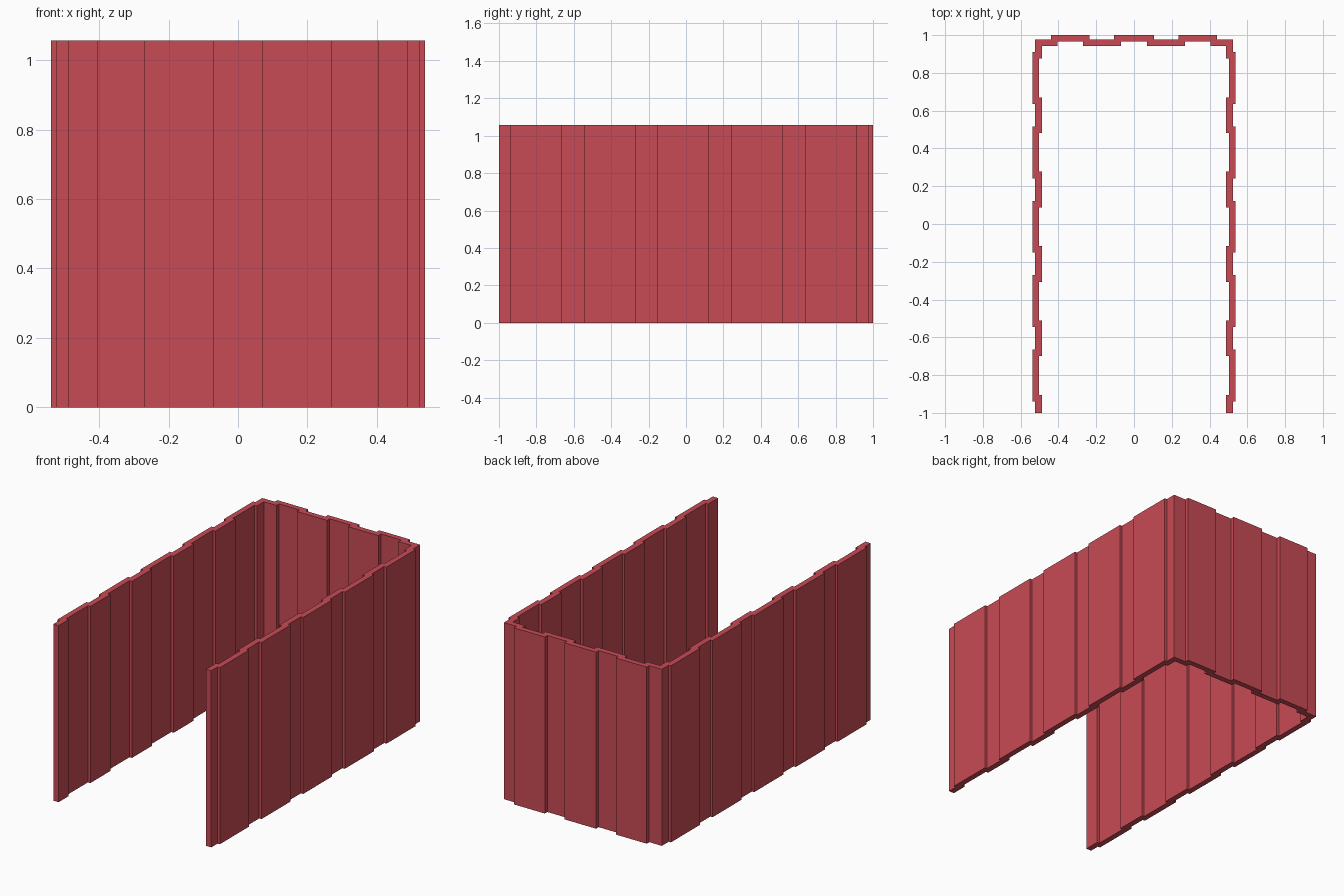
import bpy, bmesh

if "Cube" in bpy.data.objects:
    bpy.data.objects.remove(bpy.data.objects["Cube"])

HEIGHT = 1.057
T = 0.035                                  # sheet thickness
RIB_STARTS = [-0.94 + 0.394 * i for i in range(5)]
RIB_LENGTH = 0.275
BACK_RIBS = [(0.44, 0.235), (0.105, -0.105)]   # right half of back wall

# outer side of the right half: front end -> corner -> back centre
outer = [(0.523, -1.0)]
for y in RIB_STARTS:
    e = y + RIB_LENGTH
    outer += [(0.523, y), (0.538, y), (0.538, e), (0.523, e)]
outer += [(0.523, 0.976)]
outer += [(0.44, 0.976), (0.44, 1.0), (0.235, 1.0), (0.235, 0.976),
          (0.105, 0.976), (0.105, 1.0)]

# inner side of the right half: front end -> corner -> back centre
inner = [(0.488, -1.0)]
for y in RIB_STARTS:
    s, e = y + T, y + RIB_LENGTH - T
    inner += [(0.488, s), (0.504, s), (0.504, e), (0.488, e)]
inner += [(0.488, 0.942)]
inner += [(0.44 - T, 0.942), (0.44 - T, 0.967), (0.235 + T, 0.967),
          (0.235 + T, 0.942), (0.105 - T, 0.942), (0.105 - T, 0.967)]


def mirrored(path):
    """Continue a half path across x = 0 back to the other front end."""
    return path + [(-x, y) for x, y in reversed(path)]


# corrugated U-shaped wall, extruded from its plan
plan = mirrored(outer) + mirrored(inner)[::-1]
bm = bmesh.new()
base = bm.faces.new([bm.verts.new((x, y, 0)) for x, y in plan])
ext = bmesh.ops.extrude_face_region(bm, geom=[base], use_keep_orig=True)
top = [v for v in ext["geom"] if isinstance(v, bmesh.types.BMVert)]
bmesh.ops.translate(bm, verts=top, vec=(0, 0, HEIGHT))
bmesh.ops.recalc_face_normals(bm, faces=bm.faces)
mesh = bpy.data.meshes.new("corrugated_wall")
bm.to_mesh(mesh)
bm.free()

wall = bpy.data.objects.new("corrugated_wall", mesh)
bpy.context.collection.objects.link(wall)

red = bpy.data.materials.new("red_paint")
red.diffuse_color = (0.58, 0.07, 0.09, 1)
red.use_nodes = True
red.node_tree.nodes["Principled BSDF"].inputs["Base Color"].default_value = red.diffuse_color
mesh.materials.append(red)
